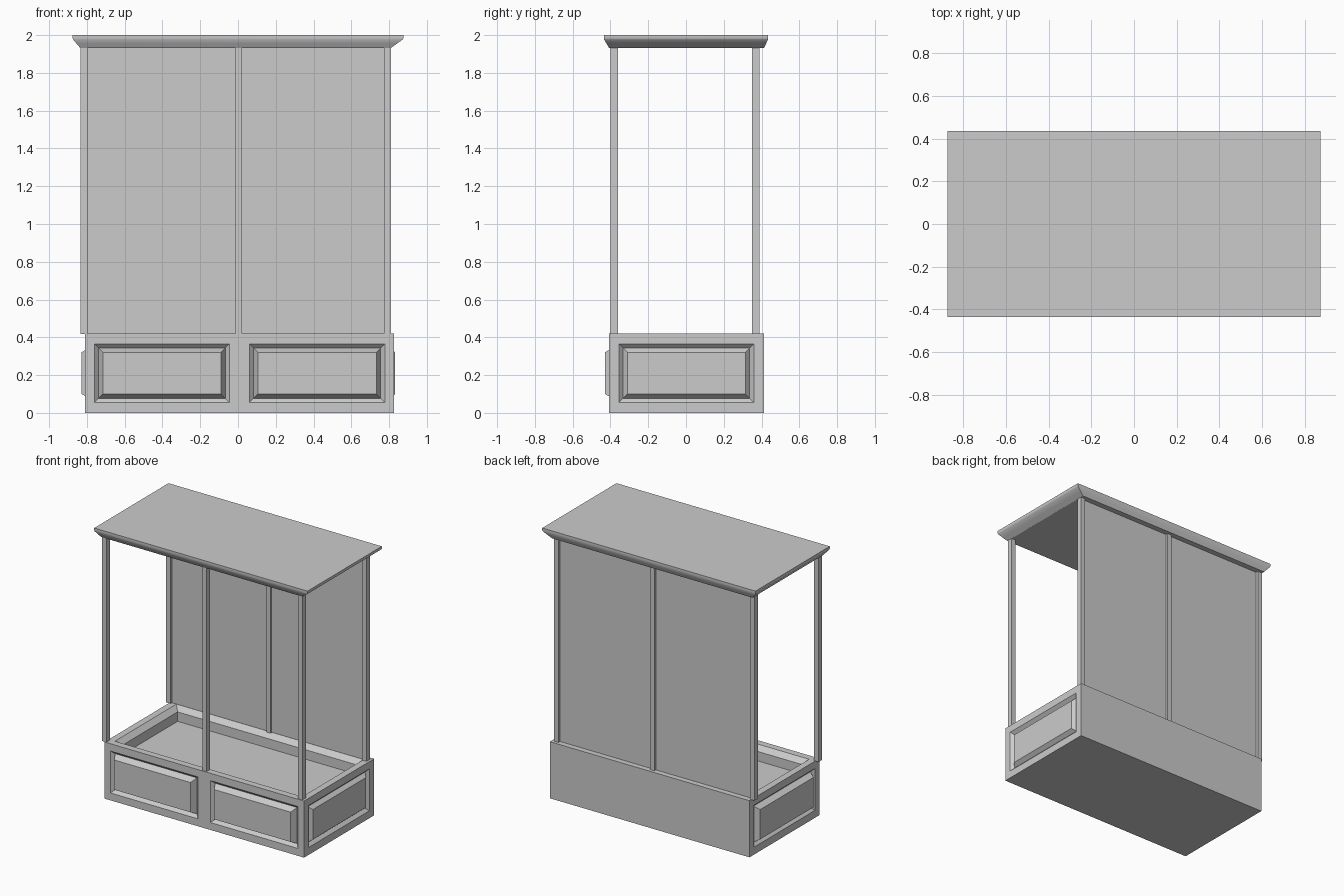
import bpy, bmesh
from mathutils import Vector

if "Cube" in bpy.data.objects:
    bpy.data.objects.remove(bpy.data.objects["Cube"])


def finish(bm, name, smooth=False):
    me = bpy.data.meshes.new(name)
    bm.normal_update()
    bm.to_mesh(me)
    bm.free()
    ob = bpy.data.objects.new(name, me)
    bpy.context.collection.objects.link(ob)
    if smooth:
        bpy.ops.object.select_all(action='DESELECT')
        ob.select_set(True)
        bpy.context.view_layer.objects.active = ob
        bpy.ops.object.shade_smooth_by_angle()
    return ob


def box_bm(lo, hi):
    bm = bmesh.new()
    bmesh.ops.create_cube(bm, size=1)
    lo, hi = Vector(lo), Vector(hi)
    for v in bm.verts:
        v.co = (lo + hi) / 2 + v.co * (hi - lo)
    return bm


def box(name, lo, hi):
    return finish(box_bm(lo, hi), name)


def rect_ring(bm, x0, x1, y0, y1, z):
    return [bm.verts.new((x, y, z))
            for x, y in ((x0, y0), (x1, y0), (x1, y1), (x0, y1))]


def bridge(bm, rings):
    for a, b in zip(rings, rings[1:]):
        for i in range(4):
            j = (i + 1) % 4
            bm.faces.new((a[i], a[j], b[j], b[i]))


# Base cabinet, cut into cells so the panels can be inset
BX0, BX1, BY0, BY1, BZ = -0.81, 0.827, -0.407, 0.413, 0.42
bm = box_bm((BX0, BY0, 0), (BX1, BY1, BZ))
front_cells = [(-0.76, -0.045), (0.06, 0.777)]
side_cell = (-0.355, 0.359)
z_cell = (0.055, 0.366)
cuts = [(0, c) for cell in front_cells for c in cell]
cuts += [(1, c) for c in side_cell] + [(2, c) for c in z_cell]
for axis, c in cuts:
    p = Vector((0, 0, 0))
    n = Vector((0, 0, 0))
    p[axis] = c
    n[axis] = 1
    bmesh.ops.bisect_plane(bm, geom=bm.verts[:] + bm.edges[:] + bm.faces[:],
                           plane_co=p, plane_no=n)
bm.normal_update()


def inside(v, cell):
    return cell[0] < v < cell[1]


# Collect panel cells and the top
panels, top = [], []
for f in bm.faces:
    c, n = f.calc_center_median(), f.normal
    if n.z > 0.9:
        top.append(f)
    elif inside(c.z, z_cell):
        if n.y < -0.9 and any(inside(c.x, k) for k in front_cells):
            panels.append((f, 0.023))
        elif abs(n.x) > 0.9 and inside(c.y, side_cell):
            panels.append((f, 0.005 if n.x > 0 else 0.018))

# Raised panels: V groove, then a field standing proud of the frame
for f, proud in panels:
    bmesh.ops.inset_individual(bm, faces=[f], thickness=0.022, depth=-0.022,
                               use_even_offset=True)
    bmesh.ops.inset_individual(bm, faces=[f], thickness=0.023,
                               depth=0.022 + proud, use_even_offset=True)

# Tray replaces the top: flat rim, sloped edge, upright wall, floor
bmesh.ops.delete(bm, geom=top, context='FACES')
rings = [rect_ring(bm, BX0 + t, BX1 - t, BY0 + t, BY1 - t, z)
         for t, z in ((0, BZ), (0.05, BZ), (0.085, 0.385), (0.085, 0.315))]
bridge(bm, rings)
bm.faces.new(rings[-1])
finish(bm, "base_cabinet")

# Corner and middle posts
xs = {"left": (-0.835, -0.797), "middle": (-0.013, 0.022), "right": (0.773, 0.809)}
ys = {"front": (-0.40, -0.361), "back": (0.35, 0.39)}
for xn, (x0, x1) in xs.items():
    for yn, (y0, y1) in ys.items():
        box(f"{yn}_{xn}_post", (x0, y0, 0.418), (x1, y1, 1.934))

# Back panels between the posts
box("back_panel_left", (-0.80, 0.364, 0.418), (-0.011, 0.372, 1.934))
box("back_panel_right", (0.02, 0.364, 0.418), (0.776, 0.372, 1.934))

# Crown moulding: rectangles lofted up a sloping profile (z, flare)
low = (-0.835, 0.809, -0.407, 0.413)
high = (-0.875, 0.875, -0.435, 0.435)
profile = [(1.932, 0), (1.955, 0.5), (1.976, 0.94), (1.983, 1), (2.0, 1)]
bm = bmesh.new()
rings = []
for z, t in profile:
    rings.append(rect_ring(bm, *(a + (b - a) * t for a, b in zip(low, high)), z))
bridge(bm, rings)
bm.faces.new(rings[0][::-1])
bm.faces.new(rings[-1])
finish(bm, "crown_top", smooth=True)
